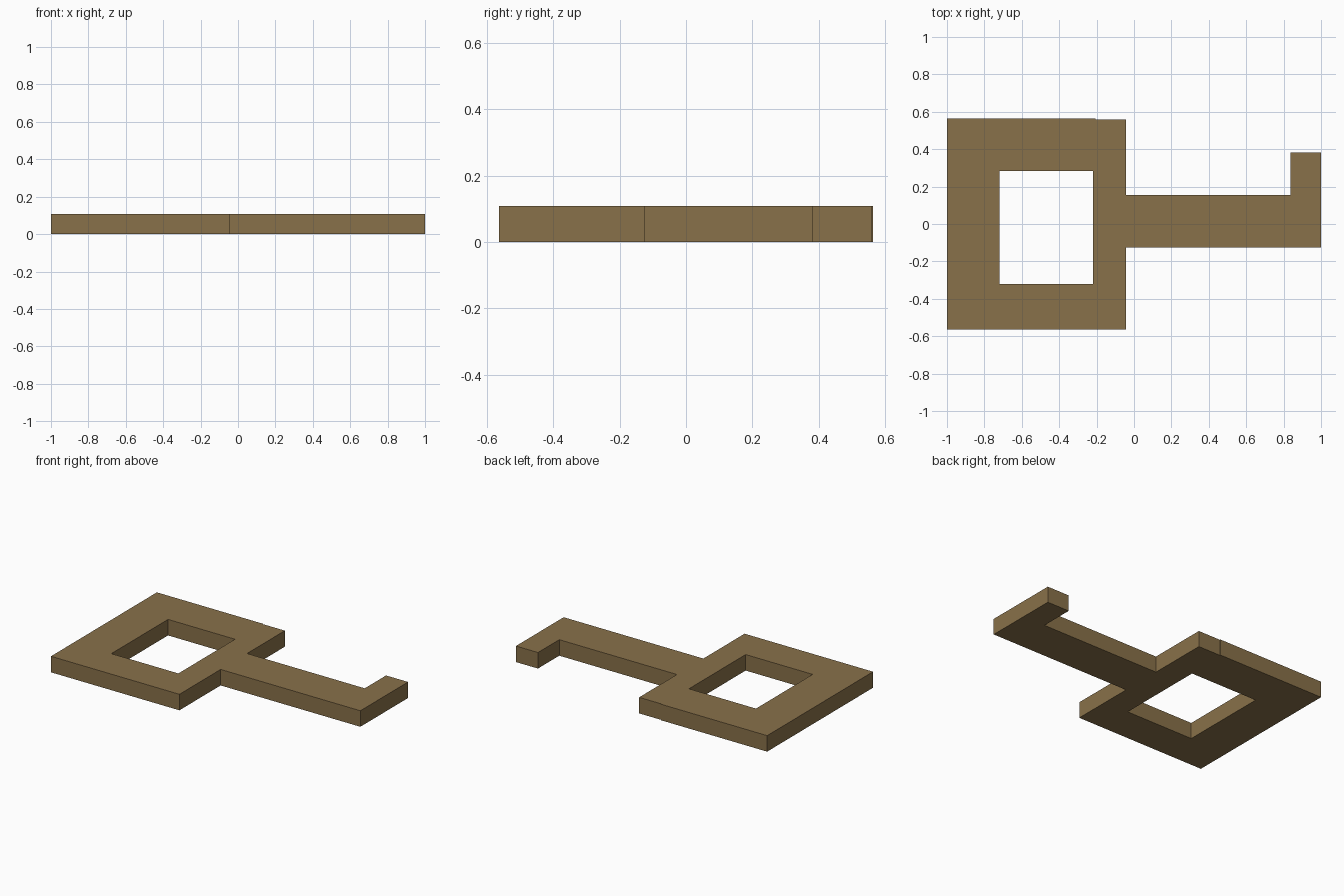
import bpy
import bmesh

if "Cube" in bpy.data.objects:
    bpy.data.objects.remove(bpy.data.objects["Cube"])

HEIGHT = 0.108

brass = bpy.data.materials.new("dull_brass")
brass.diffuse_color = (0.25, 0.165, 0.068, 1.0)
brass.use_nodes = True
brass.node_tree.nodes["Principled BSDF"].inputs["Base Color"].default_value = brass.diffuse_color


def plate(name, *loops):
    """Flat plate from an outline plus optional hole outlines."""
    bm = bmesh.new()
    for loop in loops:
        verts = [bm.verts.new((x, y, 0)) for x, y in loop]
        for i, v in enumerate(verts):
            bm.edges.new((v, verts[(i + 1) % len(verts)]))
    bmesh.ops.triangle_fill(bm, edges=bm.edges[:], use_beauty=True, normal=(0, 0, 1))
    top = bmesh.ops.extrude_face_region(bm, geom=bm.faces[:], use_keep_orig=True)["geom"]
    top_verts = [g for g in top if isinstance(g, bmesh.types.BMVert)]
    bmesh.ops.translate(bm, verts=top_verts, vec=(0, 0, HEIGHT))
    bmesh.ops.recalc_face_normals(bm, faces=bm.faces[:])
    mesh = bpy.data.meshes.new(name)
    bm.to_mesh(mesh)
    bm.free()
    mesh.materials.append(brass)
    obj = bpy.data.objects.new(name, mesh)
    bpy.context.collection.objects.link(obj)
    return obj


# Square bow with its window; the right bar is a hair shorter at the back
plate("key_bow",
      [(-1, -0.564), (-0.042, -0.564), (-0.042, 0.559),
       (-0.207, 0.559), (-0.207, 0.564), (-1, 0.564)],
      [(-0.72, -0.321), (-0.22, -0.321), (-0.22, 0.283), (-0.72, 0.283)])

# Shaft with the single tooth at its end
plate("key_shaft_and_tooth",
      [(-0.042, -0.125), (1, -0.125), (1, 0.383),
       (0.836, 0.383), (0.836, 0.156), (-0.042, 0.156)])
